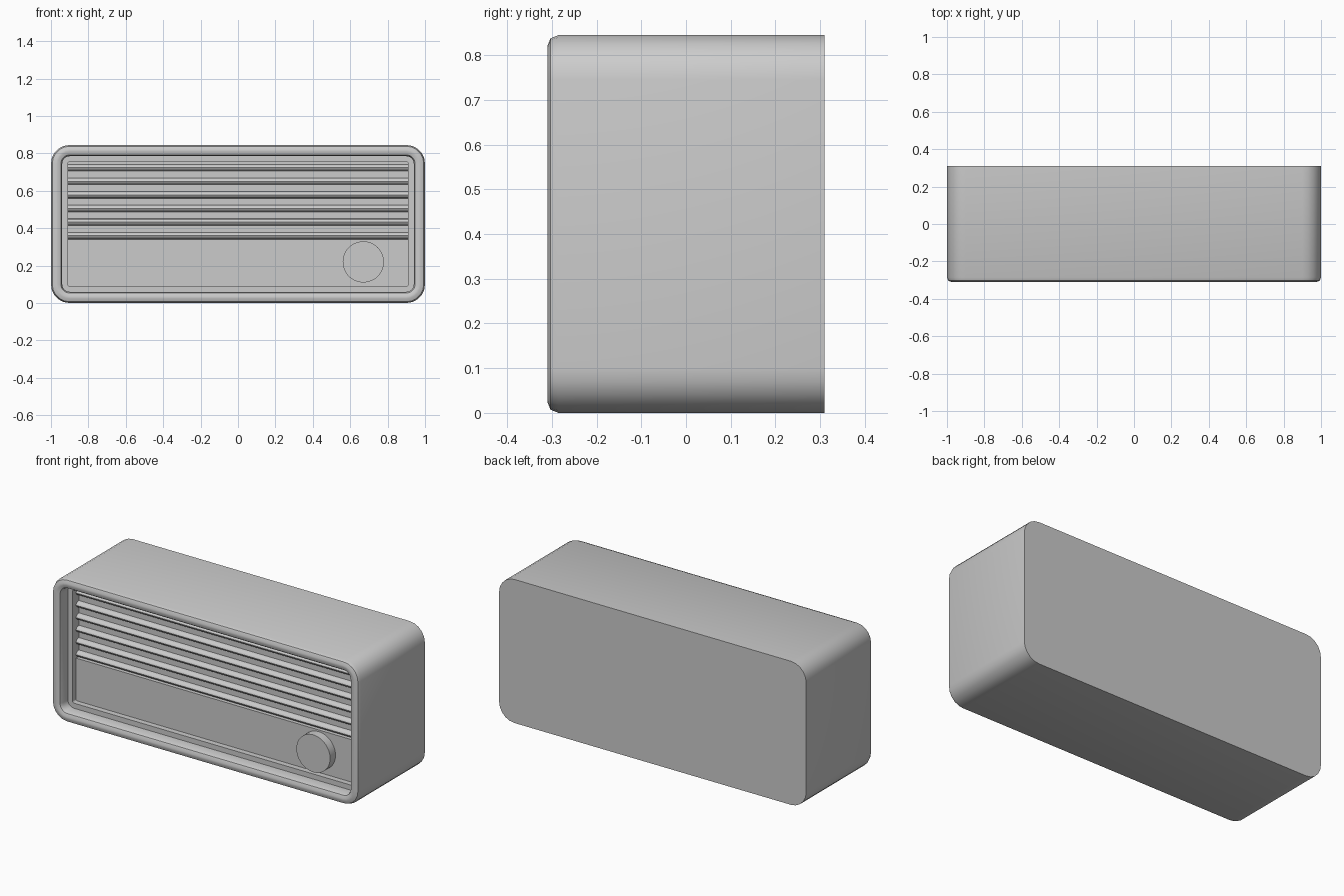
import bpy, bmesh, math

if "Cube" in bpy.data.objects:
    bpy.data.objects.remove(bpy.data.objects["Cube"])

W, H, R = 1.0, 0.845, 0.1


def finish(bm, name, angle=35):
    bmesh.ops.recalc_face_normals(bm, faces=bm.faces)
    mesh = bpy.data.meshes.new(name)
    bm.to_mesh(mesh)
    bm.free()
    ob = bpy.data.objects.new(name, mesh)
    bpy.context.collection.objects.link(ob)
    bpy.ops.object.select_all(action='DESELECT')
    ob.select_set(True)
    bpy.context.view_layer.objects.active = ob
    bpy.ops.object.shade_smooth_by_angle(angle=math.radians(angle))
    return ob


def rounded_loop(bm, inset, y, segs=5):
    # Rounded rectangle, concentric with the case outline
    r = max(R - inset, 0.002)
    cx, cz = W - inset - r, H / 2 - inset - r
    verts = []
    for q, (sx, sz) in enumerate([(1, 1), (-1, 1), (-1, -1), (1, -1)]):
        for i in range(segs + 1):
            a = math.pi / 2 * (q + i / segs)
            verts.append(bm.verts.new((sx * cx + r * math.cos(a), y,
                                       H / 2 + sz * cz + r * math.sin(a))))
    return verts


# Case: rounded shell with a bullnose rim and a stepped well in front
bm = bmesh.new()
section = [(0, 0.31), (0, -0.285), (0.007, -0.303), (0.024, -0.31),
           (0.036, -0.31), (0.053, -0.303), (0.06, -0.285),
           (0.06, -0.24), (0.09, -0.24), (0.09, -0.17)]
loops = [rounded_loop(bm, i, y) for i, y in section]
for a, b in zip(loops, loops[1:]):
    n = len(a)
    for k in range(n):
        bm.faces.new((a[k], a[(k + 1) % n], b[(k + 1) % n], b[k]))
bm.faces.new(loops[0])
finish(bm, "case")

# Front panel: flat lower part, rounded horizontal ribs above
FLAT, DEEP = -0.207, -0.18
profile = [(FLAT, 0.09), (FLAT, 0.34), (DEEP, 0.34)]
for i in range(6):
    zc = 0.36 + i * 0.0727
    for k in range(7):
        a = math.pi * k / 6
        profile.append((DEEP - 0.027 * math.sin(a), zc - 0.018 * math.cos(a)))
profile.append((DEEP, 0.755))
bm = bmesh.new()
left, right = ([bm.verts.new((s * 0.91, y, z)) for y, z in profile] for s in (-1, 1))
for k in range(len(profile) - 1):
    bm.faces.new((left[k], right[k], right[k + 1], left[k + 1]))
bmesh.ops.recalc_face_normals(bm, faces=bm.faces)
panel = finish(bm, "ribbed_front_panel")

# Tuning knob
bpy.ops.mesh.primitive_cylinder_add(vertices=48, radius=0.11, depth=0.055,
                                    location=(0.67, -0.2295, 0.22),
                                    rotation=(math.pi / 2, 0, 0))
knob = bpy.context.object
knob.name = "tuning_knob"
bpy.ops.object.shade_smooth_by_angle(angle=math.radians(35))
